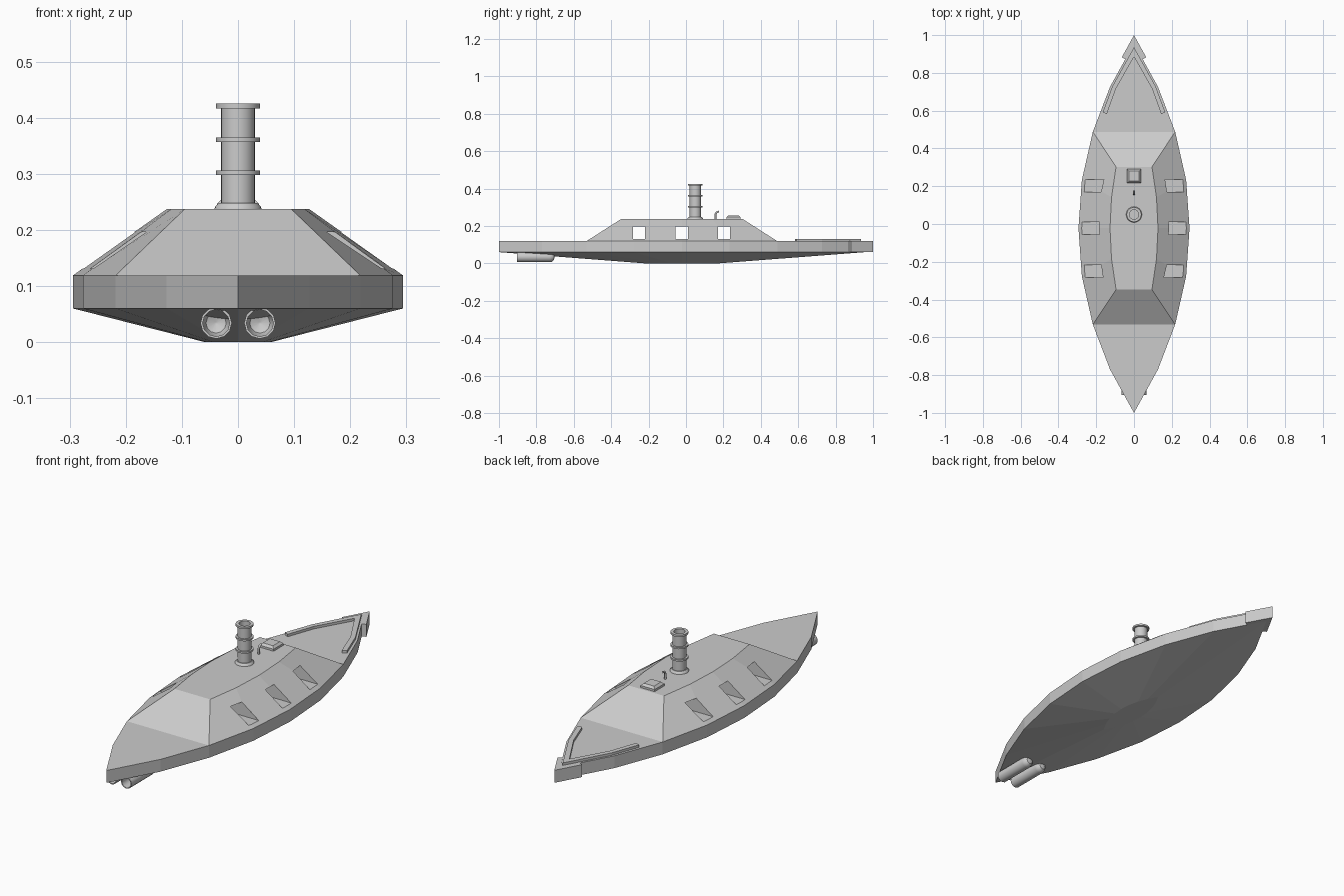
import bpy, math
from mathutils import Vector

if "Cube" in bpy.data.objects:
    bpy.data.objects.remove(bpy.data.objects["Cube"])

CY = -0.022  # hull centre along y


def make(name, verts, faces):
    me = bpy.data.meshes.new(name)
    me.from_pydata(verts, [], faces)
    me.update()
    ob = bpy.data.objects.new(name, me)
    bpy.context.collection.objects.link(ob)
    return ob


def loft(name, rings):
    """Closed solid through stacked rings (counter-clockwise seen from the last ring)."""
    n = len(rings[0])
    verts = [v for r in rings for v in r]
    faces = [tuple(reversed(range(n)))]
    for k in range(len(rings) - 1):
        for i in range(n):
            j = (i + 1) % n
            faces.append((k*n + i, k*n + j, (k+1)*n + j, (k+1)*n + i))
    faces.append(tuple(range((len(rings) - 1)*n, len(rings)*n)))
    return make(name, verts, faces)


def at_z(outline, z):
    return [(x, y, z) for x, y in outline]


def lathe(name, profile, origin, axis='Z', seg=24):
    """Revolve an (r, h) profile running bottom-outside to top-inside."""
    verts, faces = [], []
    for r, h in profile:
        for i in range(seg):
            a = 2*math.pi*i/seg
            c, s = r*math.cos(a), r*math.sin(a)
            p = (c, s, h) if axis == 'Z' else (c, h, -s)
            verts.append(Vector(p) + Vector(origin))
    for k in range(len(profile) - 1):
        for i in range(seg):
            j = (i + 1) % seg
            faces.append((k*seg + i, k*seg + j, (k+1)*seg + j, (k+1)*seg + i))
    faces.append(tuple(reversed(range(seg))))
    faces.append(tuple(range((len(profile) - 1)*seg, len(profile)*seg)))
    ob = make(name, verts, faces)
    smooth(ob)
    return ob


def smooth(ob):
    bpy.ops.object.select_all(action='DESELECT')
    bpy.context.view_layer.objects.active = ob
    ob.select_set(True)
    bpy.ops.object.shade_smooth_by_angle(angle=math.radians(35))


def square(h, y):
    return [(-h, y - h), (h, y - h), (h, y + h), (-h, y + h)]


# Hull: pointed oval, vertical sides, tapering to a small flat keel
side = [(0, -0.978), (0.127, -0.748), (0.218, -0.51), (0.276, -0.255), (0.294, 0),
        (0.276, 0.255), (0.218, 0.51), (0.127, 0.748), (0, 0.978)]
oval = side + [(-x, y) for x, y in reversed(side[1:-1])]


def hull_ring(s, z):
    return [(x*s, y*s + CY, z) for x, y in oval]


loft("hull", [hull_ring(0.2, 0), hull_ring(1, 0.06), hull_ring(1, 0.119)])

# Sloped casemate following the hull sides
base = side[2:7]
top = [(0.095, -0.325), (0.119, -0.163), (0.127, 0), (0.119, 0.163), (0.095, 0.325)]


def both(half, z):
    pts = half + [(-x, y) for x, y in reversed(half)]
    return [(x, y + CY, z) for x, y in pts]


casemate = loft("casemate", [both(base, 0.119), both(top, 0.237)])

# Gun ports: square openings straight through the casemate
for y in (-0.251, -0.022, 0.203):
    sq = [(-0.5, y - 0.033), (0.5, y - 0.033), (0.5, y + 0.033), (-0.5, y + 0.033)]
    cutter = loft("port_cutter", [at_z(sq, 0.131), at_z(sq, 0.196)])
    cutter.hide_render = True
    mod = casemate.modifiers.new("port", 'BOOLEAN')
    mod.object = cutter
    mod.operation = 'DIFFERENCE'
    mod.solver = 'EXACT'
    bpy.context.view_layer.objects.active = casemate
    bpy.ops.object.modifier_apply(modifier=mod.name)
    bpy.data.objects.remove(cutter)

# Ram plate wrapped round the stem
ram = [(0, 1.0), (-0.065, 0.882), (-0.045, 0.872), (0, 0.95), (0.045, 0.872), (0.065, 0.882)]
loft("ram", [at_z(ram, 0.06), at_z(ram, 0.12)])

# V-shaped breakwater on the deck
half = [(0.165, 0.592), (0.115, 0.728), (0, 0.936)]
inner = [(0, 0.885), (0.096, 0.716), (0.144, 0.582)]
rail = (half + [(-x, y) for x, y in reversed(half[:-1])]
        + [(-x, y) for x, y in reversed(inner[1:])] + inner)
loft("breakwater", [at_z(rail, 0.117), at_z(rail, 0.131)])

# Smokestack with bands and an open top
stack = [(0.042, 0.236), (0.041, 0.241), (0.034, 0.248), (0.030, 0.248)]
for z0, z1 in ((0.298, 0.306), (0.357, 0.365)):
    stack += [(0.030, z0), (0.039, z0), (0.039, z1), (0.030, z1)]
stack += [(0.030, 0.416), (0.039, 0.416), (0.039, 0.425), (0.025, 0.425), (0.025, 0.30)]
lathe("smokestack", stack, (0, 0.05, 0))

# Roof hatch
loft("hatch", [at_z(square(0.037, 0.254), 0.236), at_z(square(0.037, 0.254), 0.247),
               at_z(square(0.027, 0.254), 0.257)])

# Bent vent pipe
cu = bpy.data.curves.new("vent_pipe", 'CURVE')
cu.dimensions = '3D'
cu.bevel_depth = 0.005
cu.bevel_resolution = 2
cu.use_fill_caps = True
sp = cu.splines.new('POLY')
path = [(0.157, 0.235), (0.157, 0.262), (0.160, 0.270), (0.166, 0.275), (0.177, 0.277)]
sp.points.add(len(path) - 1)
for p, (y, z) in zip(sp.points, path):
    p.co = (0, y, z, 1)
bpy.context.collection.objects.link(bpy.data.objects.new("vent_pipe", cu))

# Twin tubes under the front: open mouths, domed rear ends
tube = [(0.002, -0.703), (0.016, -0.706), (0.025, -0.716), (0.028, -0.73), (0.028, -0.904),
        (0.024, -0.904), (0.024, -0.735), (0.018, -0.72), (0.002, -0.713)]
for sx, label in ((-1, "left"), (1, "right")):
    lathe(label + "_tube", tube, (sx*0.039, 0, 0.034), 'Y', 12)
